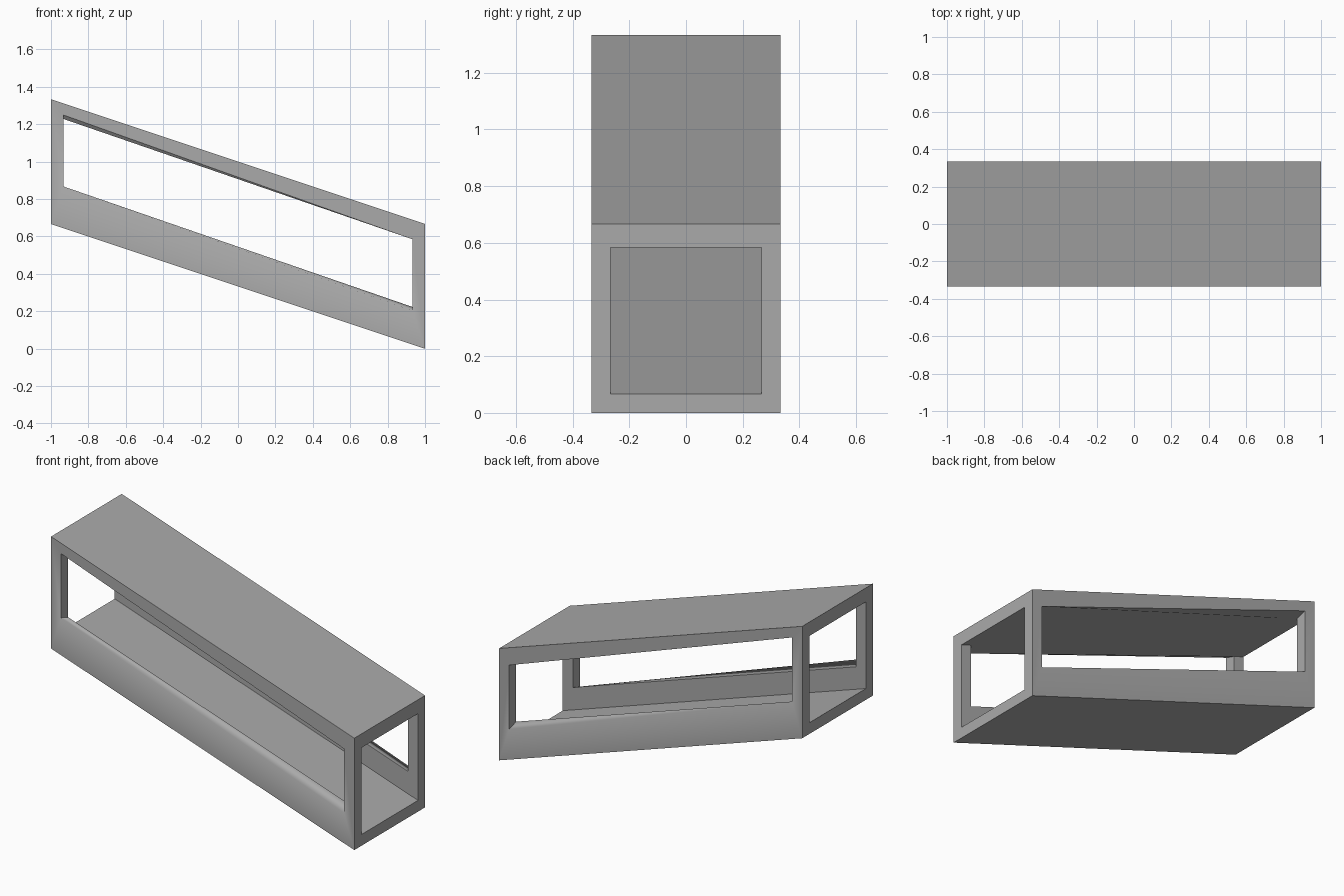
import bpy
import bmesh

cube = bpy.data.objects.get("Cube")
if cube:
    bpy.data.objects.remove(cube)

# Overall sizes
HALF_W, INNER_W = 0.333, 0.267
POST_X = 0.933
SLOPE = -1 / 3

grey = bpy.data.materials.new("plain_grey")
grey.use_nodes = True
COLOUR = (0.4, 0.4, 0.4, 1)
grey.diffuse_color = COLOUR
grey.node_tree.nodes["Principled BSDF"].inputs["Base Color"].default_value = COLOUR

bm = bmesh.new()


def loop(y, half_x, low, high, tilt=SLOPE):
    """Four corners of a slanted panel: low left, low right, high right, high left."""
    pts = [(-half_x, low), (half_x, low), (half_x, high), (-half_x, high)]
    return [bm.verts.new((x, y, z + tilt * x)) for x, z in pts]


def bridge(a, b, sides=range(4)):
    return [bm.faces.new((a[i], a[(i + 1) % 4], b[(i + 1) % 4], b[i])) for i in sides]


# Side walls: outer panel, window reveal and inner panel
walls = []
soft_edges = []
for side in (-1, 1):
    outer = loop(side * HALF_W, 1, 0.333, 1.0)
    window = loop(side * HALF_W, POST_X, 0.535, 0.917, -0.356)
    reveal = loop(side * INNER_W, POST_X, 0.534, 0.917)
    inner = loop(side * INNER_W, 1, 0.4, 0.917)
    bridge(outer, window)
    bridge(window, reveal)
    bridge(reveal, inner, (0, 1, 3))
    walls.append((outer, reveal, inner))
    soft_edges += [(window[0], window[1])] + list(zip(outer, window))

(out_a, rev_a, in_a), (out_b, rev_b, in_b) = walls

# Underside, roof and floor
for a, b, i, j in ((out_a, out_b, 0, 1), (out_a, out_b, 2, 3), (in_a, in_b, 0, 1)):
    bm.faces.new((a[i], a[j], b[j], b[i]))

# Ceiling meets the window tops
bm.faces.new((in_a[3], rev_a[3], rev_a[2], in_a[2],
              in_b[2], rev_b[2], rev_b[3], in_b[3]))

# Open end frames
for low, high in ((0, 3), (1, 2)):
    out_ring = [out_a[low], out_b[low], out_b[high], out_a[high]]
    in_ring = [in_a[low], in_b[low], in_b[high], in_a[high]]
    bridge(out_ring, in_ring)

bmesh.ops.recalc_face_normals(bm, faces=bm.faces)

# Rounded shading over the window sills, sharp everywhere else
for face in bm.faces:
    face.smooth = True
for edge in bm.edges:
    edge.smooth = False
for a, b in soft_edges:
    bm.edges.get((a, b)).smooth = True

mesh = bpy.data.meshes.new("slanted_passage")
bm.to_mesh(mesh)
bm.free()
mesh.materials.append(grey)
passage = bpy.data.objects.new("slanted_passage", mesh)
bpy.context.collection.objects.link(passage)
